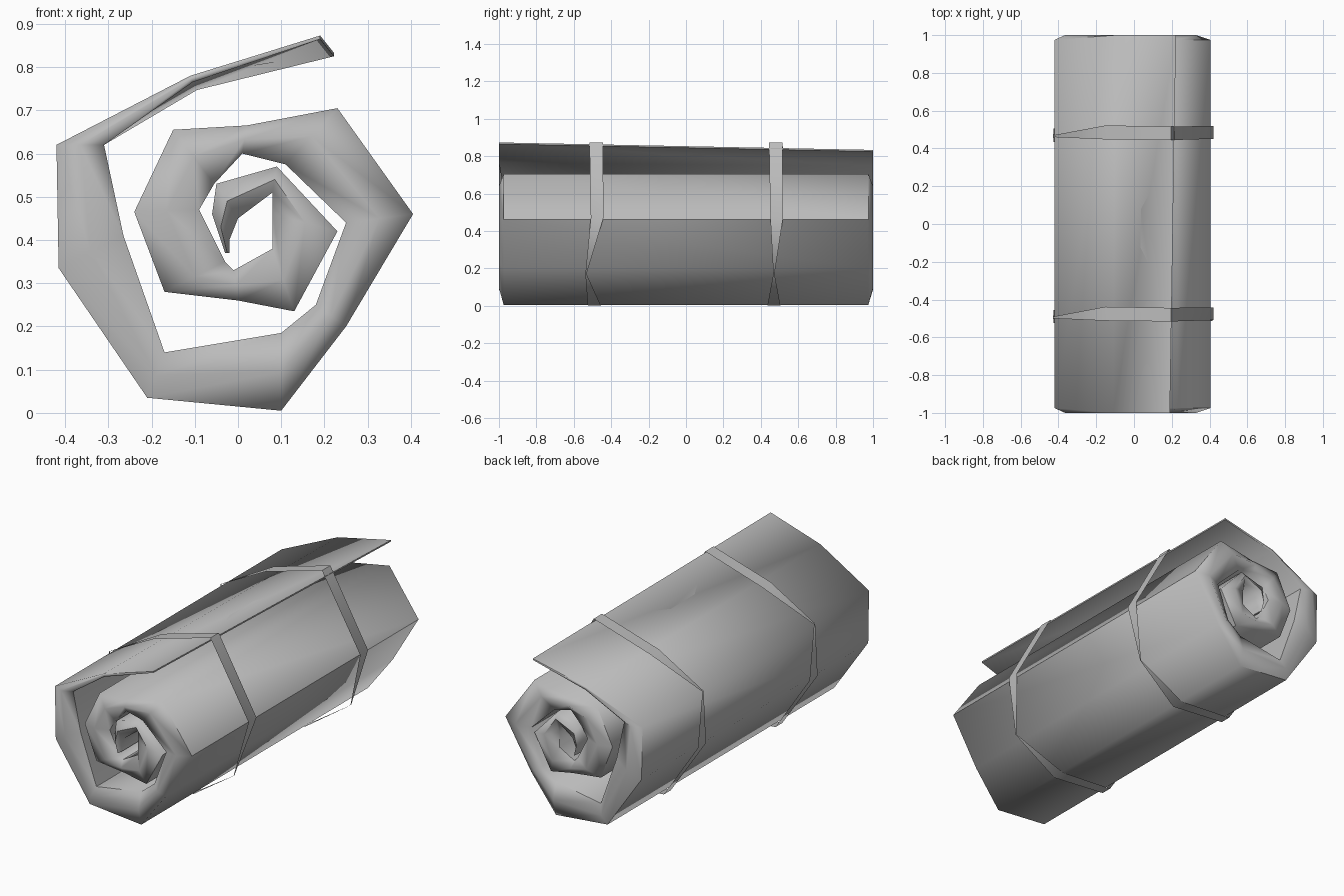
import bpy
import bmesh
import math

cube = bpy.data.objects.get("Cube")
if cube:
    bpy.data.objects.remove(cube, do_unlink=True)

# One plain cloth colour
cloth = bpy.data.materials.new("grey cloth")
cloth.use_nodes = True
grey = (0.5, 0.5, 0.5, 1)
cloth.diffuse_color = grey
bsdf = cloth.node_tree.nodes["Principled BSDF"]
bsdf.inputs["Base Color"].default_value = grey
bsdf.inputs["Roughness"].default_value = 0.8


def finish(bm, name, angle):
    bmesh.ops.recalc_face_normals(bm, faces=bm.faces)
    mesh = bpy.data.meshes.new(name)
    bm.to_mesh(mesh)
    bm.free()
    mesh.materials.append(cloth)
    obj = bpy.data.objects.new(name, mesh)
    bpy.context.collection.objects.link(obj)
    bpy.ops.object.select_all(action="DESELECT")
    obj.select_set(True)
    bpy.context.view_layer.objects.active = obj
    bpy.ops.object.shade_smooth_by_angle(angle=math.radians(angle))
    return obj


def bridge(bm, rings, closed):
    """Join neighbouring rows of vertices with quads."""
    for a, b in zip(rings, rings[1:]):
        count = len(a)
        for i in range(count if closed else count - 1):
            j = (i + 1) % count
            bm.faces.new((a[i], a[j], b[j], b[i]))


# Spiral from the loose flap to the core: outer side and inner side, (x, z)
outer = [(.19, .873), (-.11, .78), (-.42, .62), (-.415, .335), (-.21, .035),
         (.10, .005), (.25, .20), (.405, .46), (.23, .705), (.02, .665),
         (-.15, .655), (-.24, .465), (-.17, .28), (0, .26), (.13, .235),
         (.23, .42), (.09, .57), (-.05, .53), (-.06, .46), (-.03, .37)]
inner = [(.19, .865), (-.105, .765), (-.31, .62), (-.265, .41), (-.17, .14),
         (.10, .185), (.18, .25), (.25, .44), (.11, .575), (.01, .6),
         (-.055, .53), (-.09, .47), (-.03, .35), (-.01, .33), (.08, .38),
         (.08, .46), (.08, .51), (0, .45), (-.02, .40), (-.02, .37)]
# The flap sags towards the back
sag = {0: (.032, -.04), 1: (.01, -.018)}

bm = bmesh.new()
rings = []
for k, (o, i) in enumerate(zip(outer, inner)):
    mid = ((o[0] + i[0]) / 2, (o[1] + i[1]) / 2)
    dx, dz = sag.get(k, (0, 0))
    edge = 1 if k < 2 else .975
    ring = [bm.verts.new((x, -y, z))
            for (x, z), y in ((o, edge), (mid, 1), (i, edge))]
    ring += [bm.verts.new((x + dx, y, z + dz))
             for (x, z), y in ((i, edge), (mid, 1), (o, edge))]
    rings.append(ring)
bridge(bm, rings, True)
bm.faces.new(rings[0])
bm.faces.new(rings[-1])
finish(bm, "rolled_mat", 66)

# Loose thin straps: x, z, centre offset and half width, pinched at two turns
strap_path = [(.195, .872, 0, .036), (.42, .47, .005, .034),
              (.35, .17, 0, .003), (.10, 0, -.01, .035),
              (-.22, .022, -.005, .03), (-.425, .33, -.01, .035),
              (-.428, .624, -.015, .005), (-.15, .772, .005, .037)]


def strap(name, y, pinch):
    bm = bmesh.new()
    rows = []
    for k, (x, z, shift, half) in enumerate(strap_path):
        c = y + shift + (pinch if k == 2 else 0)
        rows.append([bm.verts.new((x, c - half, z)),
                     bm.verts.new((x, c + half, z))])
    bridge(bm, rows + rows[:1], False)
    finish(bm, name, 66)


strap("front_strap", -.48, -.055)
strap("back_strap", .48, -.01)
